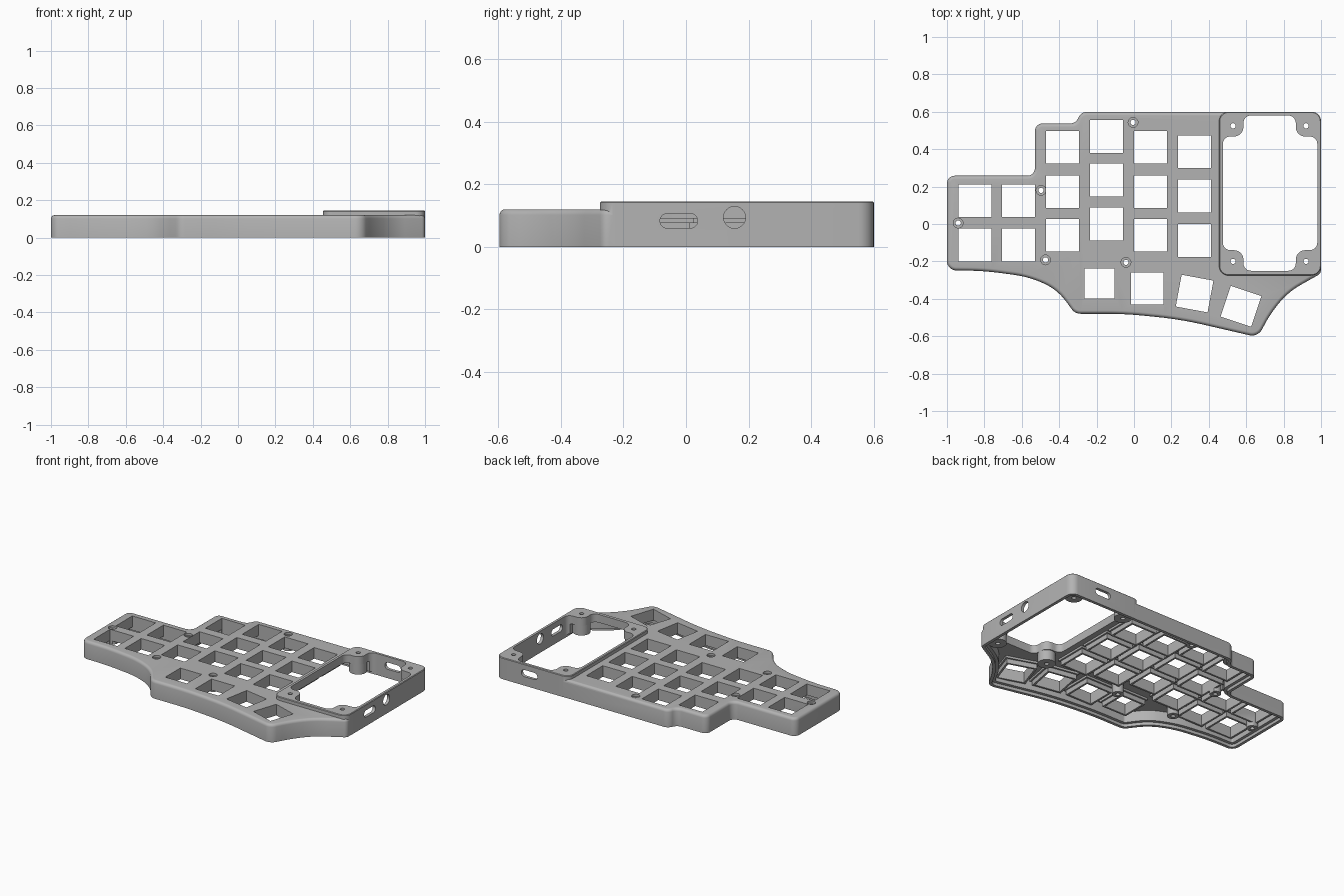
import bpy, bmesh, math
from mathutils import Vector, Matrix

old = bpy.data.objects.get("Cube")
if old:
    bpy.data.objects.remove(old, do_unlink=True)

grey = bpy.data.materials.new("case_grey")
grey.use_nodes = True
colour = (0.45, 0.45, 0.45, 1)
grey.diffuse_color = colour
grey.node_tree.nodes["Principled BSDF"].inputs["Base Color"].default_value = colour


def rounded(corners, inset=0.0, steps=7):
    """Inset a counter-clockwise outline of (x, y, radius) and round its corners."""
    n = len(corners)
    pts = [Vector(c[:2]) for c in corners]
    moved, turns = [], []
    for i in range(n):
        a = (pts[i] - pts[i - 1]).normalized()
        b = (pts[(i + 1) % n] - pts[i]).normalized()
        na, nb = Vector((-a.y, a.x)), Vector((-b.y, b.x))
        moved.append(pts[i] + (na + nb) * inset / (1 + na.dot(nb)))
        turns.append(math.atan2(a.x * b.y - a.y * b.x, a.dot(b)))
    out = []
    for i in range(n):
        p, before, after = moved[i], moved[i - 1], moved[(i + 1) % n]
        radius = max(0.004, corners[i][2] - math.copysign(inset, turns[i]))
        half = abs(turns[i]) / 2
        reach = min(radius * math.tan(half), 0.49 * (before - p).length, 0.49 * (after - p).length)
        start = p + (before - p).normalized() * reach
        end = p + (after - p).normalized() * reach
        w = math.cos(half)
        for k in range(steps + 1):
            t = k / steps
            ws = ((1 - t) ** 2, 2 * t * (1 - t) * w, t * t)
            out.append((start * ws[0] + p * ws[1] + end * ws[2]) / sum(ws))
    return out


def loft(bm, sections, matrix=Matrix()):
    """Solid through (outline, height) sections of equal point count."""
    rings = [[bm.verts.new(matrix @ Vector((p.x, p.y, z))) for p in pts] for pts, z in sections]
    for low, high in zip(rings, rings[1:]):
        for i in range(len(low)):
            j = (i + 1) % len(low)
            bm.faces.new((low[i], low[j], high[j], high[i]))
    bm.faces.new(rings[0][::-1])
    bm.faces.new(rings[-1])


def box(x, y, r):
    return [(-x, -y, r), (x, -y, r), (x, y, r), (-x, y, r)]


def prism(bm, corners, z0, z1, matrix=Matrix(), inset=0.0):
    pts = rounded(corners, inset)
    loft(bm, [(pts, z0), (pts, z1)], matrix)


def square(bm, half, z0, z1, matrix):
    pts = [Vector(c[:2]) for c in box(half, half, 0)]
    loft(bm, [(pts, z0), (pts, z1)], matrix)


def cylinder(bm, r, z0, z1, matrix, sides=32):
    pts = [Vector((r * math.cos(a), r * math.sin(a)))
           for a in (2 * math.pi * k / sides for k in range(sides))]
    loft(bm, [(pts, z0), (pts, z1)], matrix)


def finish(name, bm):
    bmesh.ops.recalc_face_normals(bm, faces=bm.faces)
    mesh = bpy.data.meshes.new(name)
    bm.to_mesh(mesh)
    bm.free()
    mesh.materials.append(grey)
    obj = bpy.data.objects.new(name, mesh)
    bpy.context.collection.objects.link(obj)
    return obj


def at(x, y, turn=0):
    return Matrix.Translation((x, y, 0)) @ Matrix.Rotation(math.radians(turn), 4, "Z")


# Outlines
case_outline = [
    (-1, -.248, .05), (-.8, -.25, 2), (-.56, -.283, 1), (-.41, -.35, .5),
    (-.315, -.48, .06), (-.05, -.48, 2), (.25, -.51, 2), (.662, -.605, .06),
    (.735, -.47, .8), (.83, -.36, .8), (.999, -.265, .03), (.999, .599, .05),
    (-.285, .599, .05), (-.31, .537, .05), (-.53, .537, .04), (-.53, .258, .04),
    (-1, .258, .04)]
frame_outline = [(.455, -.275, .05), (1, -.275, .05), (1, .6, .05), (.455, .6, .05)]
L, R, B, T = .475, .98, -.25, .58
l, r, b, t = .585, .865, -.14, .468
window_outline = [
    (l, B, .04), (r, B, .04), (r, b, .05), (R, b, .04), (R, t, .04), (r, t, .05),
    (r, T, .04), (l, T, .04), (l, t, .05), (L, t, .04), (L, b, .04), (l, b, .05)]

# Key positions, column by column, then the thumb arc
columns = [(-.85, (.124, -.112)), (-.618, (.124, -.112)), (-.382, (.41, .173, -.06)),
           (-.147, (.468, .235, 0)), (.088, (.41, .173, -.06)), (.324, (.387, .15, -.088))]
keys = [(at(x, y), .0875) for x, ys in columns for y in ys]
keys += [(at(-.184, -.318), .08), (at(.07, -.345), .0865),
         (at(.324, -.372, -10.5), .0865), (at(.572, -.44, -18.5), .0865)]
case_screws = [(-.005, .543), (-.497, .18), (-.94, .005), (-.473, -.192), (-.043, -.205)]
frame_screws = [(x, y) for x in (.53, .92) for y in (.525, -.2)]

# Case body with softened top edge
bm = bmesh.new()
loft(bm, [(rounded(case_outline, i), z) for i, z in
          ((0, 0), (0, .102), (.002, .109), (.006, .115), (.012, .119), (.018, .12))])
case = finish("keyboard_case", bm)

steps = []
def operation(name, mode, build):
    bm = bmesh.new()
    build(bm)
    obj = finish(name, bm)
    obj.hide_render = True
    mod = case.modifiers.new(name, "BOOLEAN")
    mod.operation, mod.solver, mod.object = mode, "EXACT", obj
    steps.append(obj)


# Raised display frame
operation("display_frame", "UNION", lambda m: loft(
    m, [(rounded(frame_outline, i), z) for i, z in ((0, 0), (0, .141), (.004, .145))]))
# Hollow underside and recess for a base plate
operation("cavity", "DIFFERENCE", lambda m: prism(m, case_outline, -.1, .09, inset=.04))
operation("base_recess", "DIFFERENCE", lambda m: prism(m, case_outline, -.1, .02, inset=.02))


# Stepped sockets under the keys
def collars(m):
    for matrix, half in keys:
        square(m, half + .024, .076, .1, matrix)

def sockets(m):
    for matrix, half in keys:
        square(m, half + .013, .045, .105, matrix)

def key_holes(m):
    for matrix, half in keys:
        square(m, half, -.1, .3, matrix)

# Screw posts and their holes
def posts(m):
    for x, y in case_screws:
        cylinder(m, .036, .022, .104, at(x, y))
    for x, y in frame_screws:
        cylinder(m, .055, .022, .125, at(x, y))

def screw_holes(m):
    for x, y in case_screws + frame_screws:
        cylinder(m, .014, -.1, .3, at(x, y), 20)

def counterbores(m):
    for x, y in case_screws:
        cylinder(m, .026, .105, .3, at(x, y))

# Connector ports through the right and back walls
def ports(m):
    side = Matrix(((0, 0, 1, 0), (1, 0, 0, 0), (0, 1, 0, 0), (0, 0, 0, 1)))
    back = Matrix(((-1, 0, 0, 0), (0, 0, 1, 0), (0, 1, 0, 0), (0, 0, 0, 1)))
    slot = box(.06, .023, .0225)
    prism(m, slot, .94, 1.1, Matrix.Translation((0, -.023, .083)) @ side)
    cylinder(m, .035, .94, 1.1, Matrix.Translation((0, .155, .094)) @ side)
    prism(m, slot, .54, .7, Matrix.Translation((.75, 0, .083)) @ back)


operation("collars", "UNION", collars)
operation("sockets", "UNION", sockets)
operation("screw_posts", "UNION", posts)
operation("key_holes", "DIFFERENCE", key_holes)
operation("display_window", "DIFFERENCE", lambda m: prism(m, window_outline, -.1, .3))
operation("screw_holes", "DIFFERENCE", screw_holes)
operation("counterbores", "DIFFERENCE", counterbores)
operation("ports", "DIFFERENCE", ports)

# Bake the cuts, drop the helpers, smooth the curves
bpy.context.view_layer.update()
baked = bpy.data.meshes.new_from_object(
    case.evaluated_get(bpy.context.evaluated_depsgraph_get()))
case.modifiers.clear()
case.data = baked
for obj in steps:
    bpy.data.objects.remove(obj, do_unlink=True)
baked.materials.clear()
baked.materials.append(grey)
for face in baked.polygons:
    face.material_index = 0
bpy.ops.object.select_all(action="DESELECT")
case.select_set(True)
bpy.context.view_layer.objects.active = case
bpy.ops.object.shade_smooth_by_angle(angle=math.radians(30))
